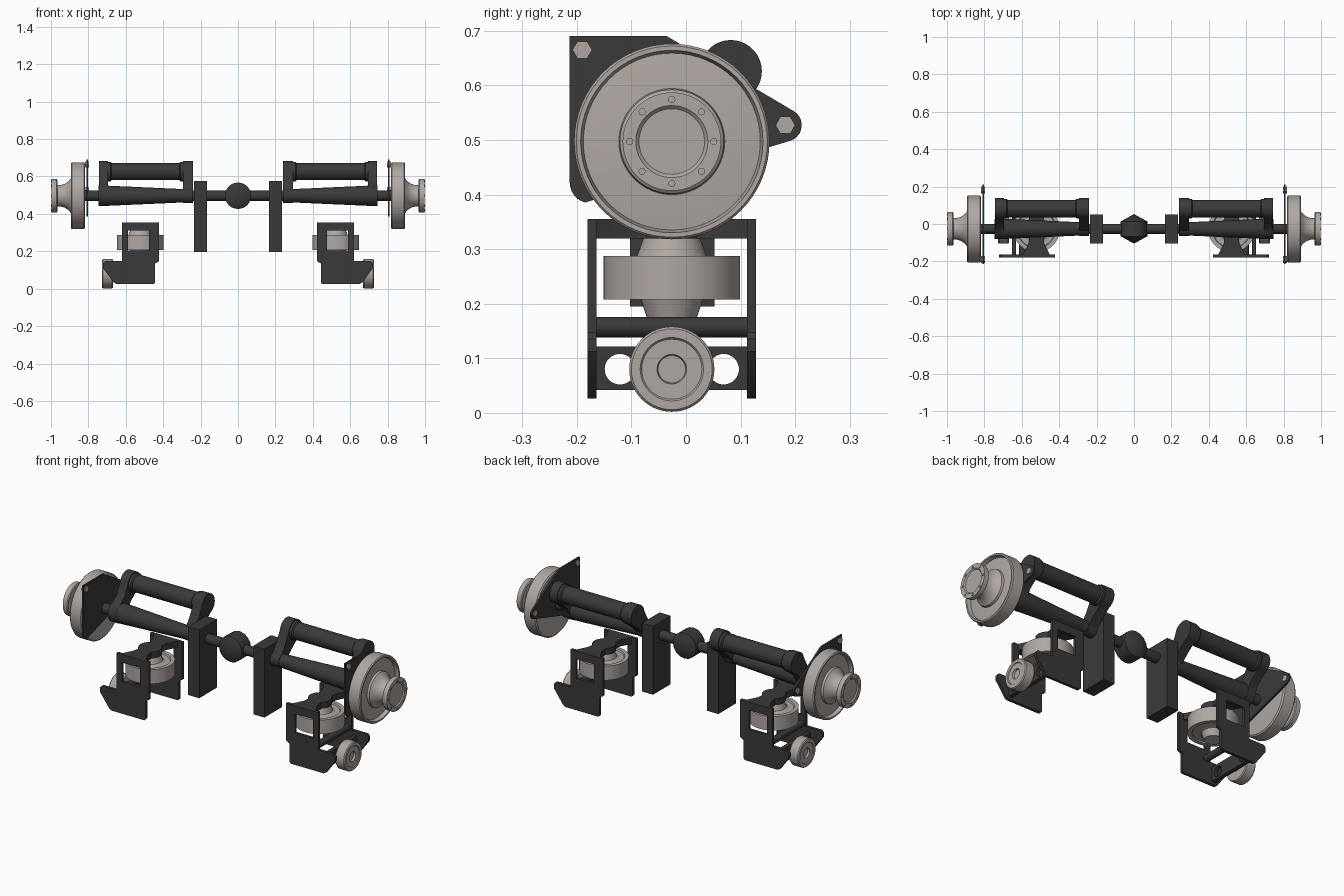
import bpy, bmesh, math
from mathutils import Vector

if "Cube" in bpy.data.objects:
    bpy.data.objects.remove(bpy.data.objects["Cube"])

def material(name, col):
    m = bpy.data.materials.new(name)
    m.diffuse_color = (*col, 1)
    m.use_nodes = True
    m.node_tree.nodes["Principled BSDF"].inputs["Base Color"].default_value = m.diffuse_color
    return m

DARK = material("dark grey paint", (0.042, 0.042, 0.042))
STEEL = material("warm bare steel", (0.43, 0.39, 0.365))
AY, AZ = -0.026, 0.497          # axle line
WX = 0.522                      # guide wheel centre

def place(axis, u, v, t):
    """Point with coordinate t along axis, (u, v) in the other two axes."""
    return Vector({'x': (t, u, v), 'y': (u, t, v), 'z': (u, v, t)}[axis])

def finish(name, bm, mat, mirror=True):
    bmesh.ops.recalc_face_normals(bm, faces=bm.faces)
    me = bpy.data.meshes.new(name)
    bm.to_mesh(me)
    bm.free()
    me.materials.append(mat)
    ob = bpy.data.objects.new(name, me)
    bpy.context.collection.objects.link(ob)
    bpy.ops.object.select_all(action='DESELECT')
    ob.select_set(True)
    bpy.context.view_layer.objects.active = ob
    bpy.ops.object.shade_smooth_by_angle(angle=math.radians(32))
    if mirror:
        ob.modifiers.new("mirror", 'MIRROR').use_axis = (True, False, False)
    return ob

def lathe(name, axis, centre, profile, mat, segs=48, mirror=True):
    """Revolve (radius, t) points about an axis through centre (u, v)."""
    bm = bmesh.new()
    rings = []
    for r, t in profile:
        n = 1 if r == 0 else segs
        rings.append([bm.verts.new(place(axis, centre[0] + r * math.cos(i * math.tau / segs),
                                         centre[1] + r * math.sin(i * math.tau / segs), t))
                      for i in range(n)])
    for a, b in zip(rings, rings[1:]):
        for i in range(segs):
            j = (i + 1) % segs
            q = [a[i % len(a)], a[j % len(a)], b[j % len(b)], b[i % len(b)]]
            bm.faces.new(list(dict.fromkeys(q)))
    for ring in (rings[0], rings[-1]):
        if len(ring) > 1:
            bm.faces.new(ring)
    return finish(name, bm, mat, mirror)

def prism(name, axis, t0, t1, loops, mat, mirror=True):
    """Extrude an outline (first loop) with holes (other loops) along axis."""
    bm = bmesh.new()
    edges = []
    for loop in loops:
        vs = [bm.verts.new(place(axis, u, v, t0)) for u, v in loop]
        edges += [bm.edges.new((vs[i], vs[(i + 1) % len(vs)])) for i in range(len(vs))]
    bmesh.ops.triangle_fill(bm, use_beauty=True, edges=edges)
    ext = bmesh.ops.extrude_face_region(bm, geom=bm.faces[:], use_keep_orig=True)
    top = [g for g in ext['geom'] if isinstance(g, bmesh.types.BMVert)]
    bmesh.ops.translate(bm, verts=top, vec=place(axis, 0, 0, t1 - t0))
    return finish(name, bm, mat, mirror)

def arc(c, r, a0, a1, n):
    return [(c[0] + r * math.cos(math.radians(a0 + (a1 - a0) * i / n)),
             c[1] + r * math.sin(math.radians(a0 + (a1 - a0) * i / n))) for i in range(n + 1)]

def circle(c, r, n=32):
    return arc(c, r, 0, 360 - 360 / n, n - 1)

def rect(u0, u1, v0, v1):
    return [(u0, v0), (u1, v0), (u1, v1), (u0, v1)]

# Central axle shaft and ball joint
lathe("axle_shaft", 'x', (AY, AZ), [(0.027, -0.83), (0.027, 0.83)], DARK, 32, False)
R = 0.079
lathe("centre_ball", 'y', (0, AZ), [(0, AY - R), (R * 0.9, AY - R / 2),
      (R * 0.9, AY + R / 2), (0, AY + R)], DARK, 16, False)

# Hanger blocks
prism("hanger_block", 'z', 0.195, 0.575, [rect(0.166, 0.235, -0.103, 0.052)], DARK)

# Tapered axle housing and parallel upper tube
lathe("tapered_housing", 'x', (AY, AZ), [(0.036, 0.25), (0.036, 0.30), (0.054, 0.70),
      (0.054, 0.745)], DARK)
UP = (0.082, 0.626)
lathe("upper_tube", 'x', UP, [(0.052, 0.28), (0.052, 0.308), (0.046, 0.314), (0.046, 0.675),
      (0.052, 0.681), (0.052, 0.71)], DARK)

# Necked link arms joining tube and housing
def link_arm(name, x0, x1, r_low):
    d = Vector((UP[0] - AY, UP[1] - AZ))
    ang = math.degrees(math.atan2(d.y, d.x))
    side = Vector((-d.y, d.x)).normalized()
    mid = Vector((AY, AZ)) + d * 0.45
    waist = 0.036
    loop = arc(UP, 0.057, ang - 120, ang + 120, 24)
    loop.append(tuple(mid + side * waist))
    loop += arc((AY, AZ), r_low, ang + 55, ang + 305, 24)
    loop.append(tuple(mid - side * waist))
    prism(name, 'x', x0, x1, [loop], DARK)

link_arm("inner_link_arm", 0.24, 0.294, 0.038)
link_arm("outer_link_arm", 0.695, 0.743, 0.055)

# Backing plate with a bolt lobe
plate = [(-0.213, 0.69), (-0.035, 0.69)]
plate += arc((0.182, 0.527), 0.03, 60, -72, 10)
plate += arc((-0.175, 0.422), 0.038, 255, 180, 6)
prism("backing_plate", 'x', 0.801, 0.811, [plate], DARK)
for name, c in (("front_plate_bolt", (-0.19, 0.665)), ("rear_plate_bolt", (0.182, 0.527))):
    prism(name, 'x', 0.796, 0.818, [circle(c, 0.018, 6)], STEEL)

# Drum with recessed face, waisted hub and end flange
lathe("drum", 'x', (AY, AZ), [(0, 0.818), (0.172, 0.818), (0.179, 0.824), (0.179, 0.888),
      (0.175, 0.893), (0.167, 0.893), (0.162, 0.872), (0.10, 0.880), (0, 0.880)], STEEL, 64)
lathe("hub", 'x', (AY, AZ), [(0, 0.875), (0.098, 0.875), (0.095, 0.892), (0.078, 0.905),
      (0.064, 0.925), (0.058, 0.945), (0.058, 0.966), (0.085, 0.966), (0.09, 0.970),
      (0.09, 0.996), (0.066, 0.996), (0.06, 0.990), (0, 0.990)], STEEL, 64)
for i in range(8):
    a = i * math.tau / 8
    prism("hub_bolt", 'x', 0.99, 1.0,
          [circle((AY + 0.077 * math.cos(a), AZ + 0.077 * math.sin(a)), 0.0065, 12)], STEEL)

# Guide wheel bracket: two windowed side plates
side = [(0.422, 0.355), (0.62, 0.355), (0.62, 0.147), (0.712, 0.147), (0.723, 0.135),
        (0.723, 0.112), (0.664, 0.032), (0.652, 0.026), (0.45, 0.026), (0.443, 0.034),
        (0.443, 0.135), (0.422, 0.147)]
window = rect(0.476, 0.588, 0.203, 0.31)
prism("front_side_plate", 'y', -0.18, -0.164, [side, window], DARK)
prism("rear_side_plate", 'y', 0.112, 0.128, [side, window], DARK)

# Top bridge, wide at the plates and around the wheel pin
bridge = [(WX - 0.075, -0.17), (WX + 0.075, -0.17), (WX + 0.042, -0.105)]
bridge += arc((WX, AY), 0.06, -50, 50, 12)
bridge += [(WX + 0.042, 0.053), (WX + 0.075, 0.118), (WX - 0.075, 0.118), (WX - 0.042, 0.053)]
bridge += arc((WX, AY), 0.06, 130, 230, 12) + [(WX - 0.042, -0.105)]
prism("top_bridge", 'z', 0.319, 0.355, [bridge], DARK)

# Cross bar and drilled roller mount between the side plates
lathe("cross_bar", 'y', (0.595, 0.157), [(0.019, -0.17), (0.019, 0.12)], DARK, 24)
prism("roller_mount", 'x', 0.63, 0.652, [rect(-0.166, 0.114, 0.042, 0.122),
      circle((-0.121, 0.08), 0.028), circle((0.069, 0.08), 0.028)], DARK)

# Horizontal guide wheel with conical bosses and grooved faces
lathe("guide_wheel", 'z', (WX, AY), [(0, 0.172), (0.045, 0.172), (0.057, 0.208), (0.075, 0.214),
      (0.10, 0.214), (0.104, 0.208), (0.125, 0.208), (0.125, 0.287), (0.104, 0.287),
      (0.10, 0.280), (0.075, 0.280), (0.064, 0.287), (0.050, 0.325), (0, 0.325)], STEEL, 64)

# Lower side roller
lathe("side_roller", 'x', (AY, 0.08), [(0, 0.645), (0.027, 0.645), (0.027, 0.668), (0.074, 0.668),
      (0.078, 0.673), (0.078, 0.722), (0.074, 0.727), (0.058, 0.727), (0.055, 0.723),
      (0.027, 0.723), (0.025, 0.712), (0, 0.712)], STEEL, 56)
